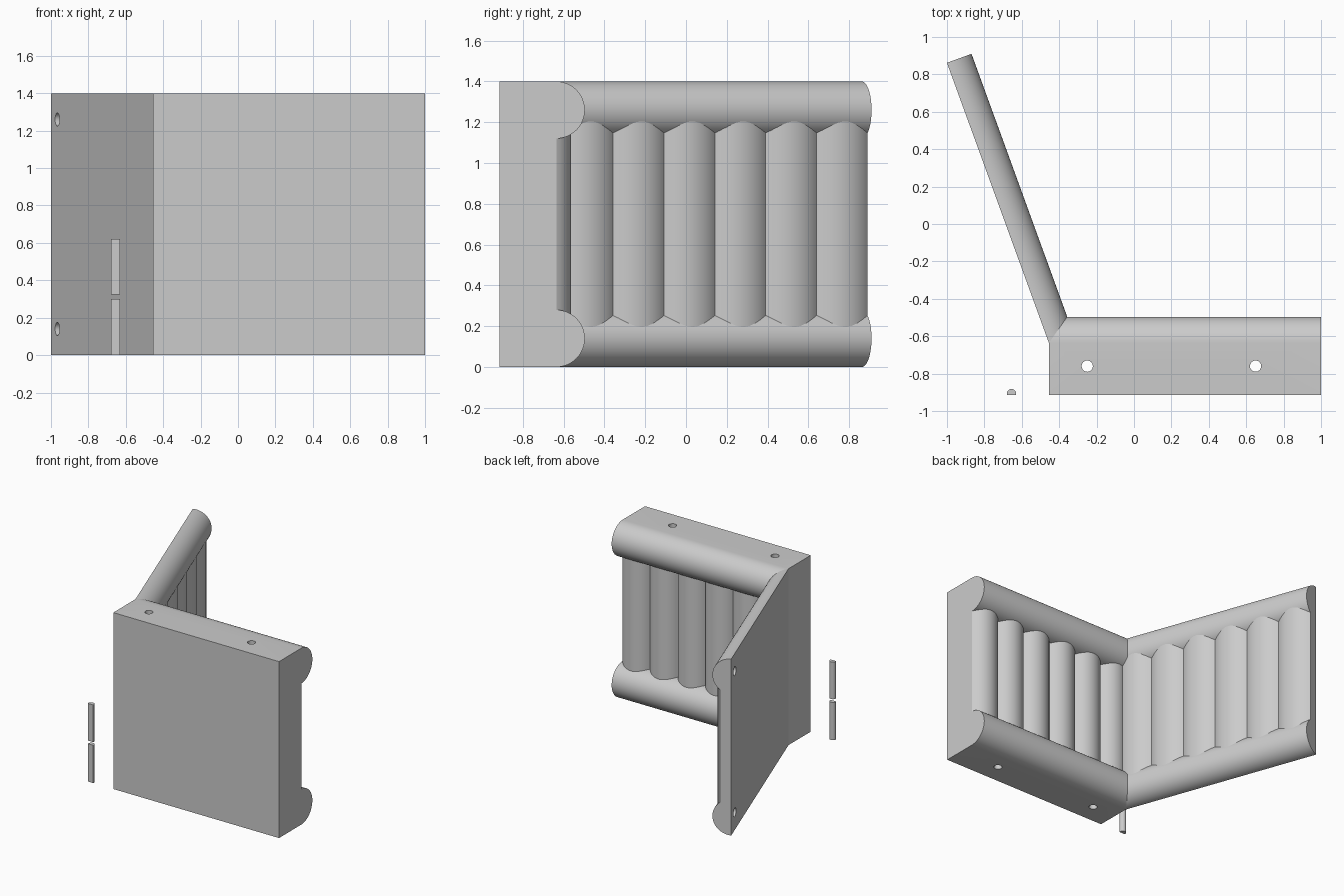
import bpy, bmesh, math
from mathutils import Vector

if "Cube" in bpy.data.objects:
    bpy.data.objects.remove(bpy.data.objects["Cube"], do_unlink=True)

grey = bpy.data.materials.new("light_grey")
grey.use_nodes = True
COLOUR = (0.6, 0.6, 0.6, 1)
grey.diffuse_color = COLOUR
grey.node_tree.nodes["Principled BSDF"].inputs["Base Color"].default_value = COLOUR

HEIGHT, RAIL = 1.4, 0.14
CORNER = Vector((-0.455, -0.636, 0))
UP = Vector((0, 0, 1))
TURN = math.radians(110)

# Each wall has an axis along its length and one pointing to the inside
FRONT = (Vector((1, 0, 0)), Vector((0, 1, 0)), 1.455)
SIDE = (Vector((math.cos(TURN), math.sin(TURN), 0)),
        Vector((math.sin(TURN), -math.cos(TURN), 0)), 1.594)


def prism(name, origin, u, v, outline, sweep):
    """Extrude an outline drawn on axes u, v along the sweep vector."""
    bm = bmesh.new()
    face = bm.faces.new([bm.verts.new(origin + u * a + v * b) for a, b in outline])
    out = bmesh.ops.extrude_face_region(bm, geom=[face])["geom"]
    bmesh.ops.translate(bm, vec=sweep,
                        verts=[g for g in out if isinstance(g, bmesh.types.BMVert)])
    bmesh.ops.recalc_face_normals(bm, faces=bm.faces)
    mesh = bpy.data.meshes.new(name)
    bm.to_mesh(mesh)
    bm.free()
    mesh.materials.append(grey)
    obj = bpy.data.objects.new(name, mesh)
    bpy.context.collection.objects.link(obj)
    return obj


def arc(cx, cy, r, start, end, steps):
    angles = [math.radians(start + (end - start) * i / steps) for i in range(steps + 1)]
    return [(cx + r * math.cos(a), cy + r * math.sin(a)) for a in angles]


def select(obj):
    bpy.ops.object.select_all(action="DESELECT")
    obj.select_set(True)
    bpy.context.view_layer.objects.active = obj


def smooth(obj):
    select(obj)
    bpy.ops.object.shade_smooth_by_angle(angle=math.radians(30))


def drill(obj, start, u, v, radius, sweep):
    cutter = prism("hole_cutter", start, u, v, arc(0, 0, radius, 0, 345, 23), sweep)
    cutter.hide_render = True
    mod = obj.modifiers.new("hole", "BOOLEAN")
    mod.operation = "DIFFERENCE"
    mod.solver = "EXACT"
    mod.object = cutter
    select(obj)
    bpy.ops.object.modifier_apply(modifier=mod.name)
    bpy.data.objects.remove(cutter, do_unlink=True)


def panel(name, wall, back, face):
    """Flat panel with a rounded rail at the bottom and the top."""
    along, inward, length = wall
    outline = [(back, HEIGHT), (back, 0)]
    outline += arc(0, RAIL, RAIL, -90, 90, 24)
    outline += arc(0, HEIGHT - RAIL, RAIL, -90, 90, 24)
    if face > 0:
        # Keep the thin panel solid between its rails
        outline = [(max(d, face) if RAIL < z < HEIGHT - RAIL else d, z)
                   for d, z in outline]
    return prism(name, CORNER, inward, UP, outline, along * length)


def columns(name, wall, back, valley, crest, low, count=6):
    """Row of half-round upright logs with sharp valleys."""
    along, inward, length = wall
    half, rise = length / count / 2, crest - valley
    r = (half * half + rise * rise) / (2 * rise)
    spread = math.degrees(math.asin(half / r))
    outline = [(length, back), (0, back)]
    for i in range(count):
        part = arc(half * (2 * i + 1), crest - r, r, 90 + spread, 90 - spread, 16)
        outline += part if i == 0 else part[1:]
    obj = prism(name, CORNER + UP * low, along, inward, outline, UP * (HEIGHT - 2 * low))
    smooth(obj)


# Thick front wall, drilled through from top to bottom
front = panel("front_wall", FRONT, -0.278, 0)
for x in (-0.25, 0.65):
    drill(front, Vector((x, -0.76, -0.1)), FRONT[0], FRONT[1], 0.03, UP * (HEIGHT + 0.2))
smooth(front)
columns("front_wall_columns", FRONT, -0.02, 0.002, 0.073, 0.16)

# Thin angled side wall with two blind holes near its free end
side = panel("side_wall", SIDE, 0, 0.03)
for z in (RAIL, HEIGHT - RAIL):
    start = CORNER + SIDE[0] * (SIDE[2] - 0.1) - SIDE[1] * 0.05 + UP * z
    drill(side, start, SIDE[0], UP, 0.035, SIDE[1] * 0.13)
smooth(side)
columns("side_wall_columns", SIDE, 0.015, 0.083, 0.128, 0.19)

# Two loose pins standing end to end
for name, low, high in (("lower_pin", 0, 0.3), ("upper_pin", 0.325, 0.62)):
    outline = arc(0, 0, 0.025, -16, 196, 16)
    smooth(prism(name, Vector((-0.655, -0.907, low)), FRONT[0], FRONT[1],
                 outline, UP * (high - low)))
